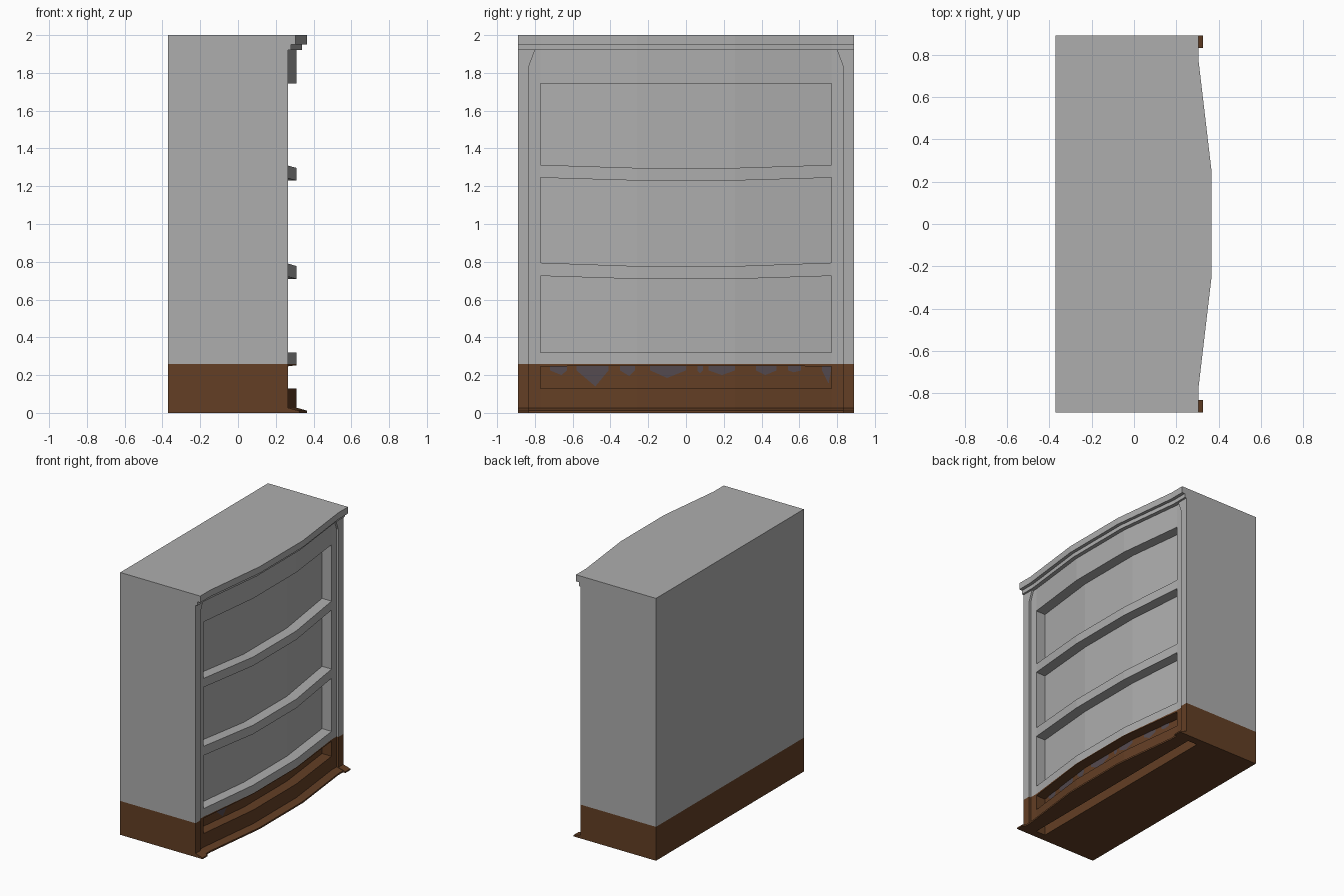
import bpy, bmesh

if "Cube" in bpy.data.objects:
    bpy.data.objects.remove(bpy.data.objects["Cube"])

def material(name, col):
    m = bpy.data.materials.new(name)
    m.diffuse_color = (*col, 1)
    m.use_nodes = True
    m.node_tree.nodes["Principled BSDF"].inputs["Base Color"].default_value = m.diffuse_color
    return m

GREY = material("grey_body", (0.42, 0.42, 0.42))
BROWN = material("brown_base", (0.125, 0.049, 0.018))
PATCH = material("worn_patch", (0.088, 0.068, 0.078))
SPLIT = 0.258                                # height where brown turns grey
YS = [-0.83, -0.77, -0.26, 0.26, 0.77, 0.83]  # stations along the bowed front
BOW = [0, 0, 0.06, 0.06, 0, 0]

def finish(name, bm):
    """Clean up, cut at the colour line and colour by height."""
    bmesh.ops.remove_doubles(bm, verts=bm.verts[:], dist=1e-5)
    bmesh.ops.recalc_face_normals(bm, faces=bm.faces[:])
    bmesh.ops.bisect_plane(bm, geom=bm.verts[:] + bm.edges[:] + bm.faces[:],
                           plane_co=(0, 0, SPLIT), plane_no=(0, 0, 1))
    for f in bm.faces:
        f.material_index = 1 if f.calc_center_median().z < SPLIT else 0
    me = bpy.data.meshes.new(name)
    bm.to_mesh(me)
    bm.free()
    ob = bpy.data.objects.new(name, me)
    bpy.context.collection.objects.link(ob)
    me.materials.append(GREY)
    me.materials.append(BROWN)
    return ob

def prism(name, outline, z0, z1, outline_top=None):
    """Extrude an xy outline from z0 to z1."""
    bm = bmesh.new()
    top = outline_top or outline
    a = [bm.verts.new((x, y, z0)) for x, y in outline]
    b = [bm.verts.new((x, y, z1)) for x, y in top]
    n = len(a)
    bm.faces.new(a)
    bm.faces.new(b)
    for i in range(n):
        bm.faces.new((a[i], a[(i + 1) % n], b[(i + 1) % n], b[i]))
    return finish(name, bm)

def bowed_outline(back, front, end=0.89):
    ys = [-end] + YS[1:-1] + [end]
    return [(back, -end)] + [(front + b, y) for y, b in zip(ys, BOW)] + [(back, end)]

# carcass with the two corner posts
prism("carcass", [(-0.37, -0.89), (0.265, -0.89), (0.265, -0.83), (0.12, -0.83),
                  (0.12, 0.83), (0.265, 0.83), (0.265, 0.89), (-0.37, 0.89)], 0, 1.92)

# stepped crown
prism("crown_lower_step", bowed_outline(-0.37, 0.28), 1.92, 1.95)
prism("crown_top", bowed_outline(-0.37, 0.305), 1.95, 2.0)

# front frame with four recessed drawer openings: (height, sag in the middle)
rows = [(0, 0), (0.13, 0), (0.245, -0.007), (0.32, 0), (0.725, 0.016), (0.795, 0.018),
        (1.245, 0.015), (1.313, 0.016), (1.743, 0), (1.92, 0)]
DEPTH = 0.08
bm = bmesh.new()

def pt(i, j, d):
    z, sag = rows[j]
    return bm.verts.new((0.25 + BOW[i] - d, YS[i], z - (sag if BOW[i] else 0)))

def is_open(i, j):
    return 1 <= i <= 3 and j % 2 == 1

for j in range(len(rows) - 1):
    for i in range(5):
        d = DEPTH if is_open(i, j) else 0
        bm.faces.new((pt(i, j, d), pt(i + 1, j, d), pt(i + 1, j + 1, d), pt(i, j + 1, d)))
        if is_open(i, j):
            for k in (j, j + 1):             # floor and ceiling of the opening
                bm.faces.new((pt(i, k, 0), pt(i + 1, k, 0), pt(i + 1, k, DEPTH), pt(i, k, DEPTH)))
    if j % 2 == 1:
        for i in (1, 4):                     # end walls
            bm.faces.new((pt(i, j, 0), pt(i, j, DEPTH), pt(i, j + 1, DEPTH), pt(i, j + 1, 0)))
finish("front_frame", bm)

for s, side in ((-1, "left"), (1, "right")):
    # sloped bracket at the top of each corner post
    bm = bmesh.new()
    tri = [(0.83, 1.84), (0.83, 1.92), (0.80, 1.92)]
    a = [bm.verts.new((0.18, s * y, z)) for y, z in tri]
    b = [bm.verts.new((0.265, s * y, z)) for y, z in tri]
    bm.faces.new(a)
    bm.faces.new(b)
    for i in range(3):
        bm.faces.new((a[i], a[(i + 1) % 3], b[(i + 1) % 3], b[i]))
    finish(side + "_post_bracket", bm)
    # flared foot of the post
    prism(side + "_post_foot", [(0.2, s * 0.83), (0.325, s * 0.83), (0.325, s * 0.89), (0.2, s * 0.89)], 0, 0.01)
    prism(side + "_post_foot_slope",
          [(0.2, s * 0.83), (0.325, s * 0.83), (0.325, s * 0.89), (0.2, s * 0.89)], 0.01, 0.027,
          [(0.2, s * 0.83), (0.266, s * 0.83), (0.266, s * 0.89), (0.2, s * 0.89)])

# bowed base moulding
lip = bowed_outline(0.2, 0.305, 0.83)
prism("base_lip", lip, 0, 0.012)
prism("base_lip_slope", lip, 0.012, 0.026, bowed_outline(0.2, 0.255, 0.83))

# worn patches on the back of the lowest opening: (start, end, lowest point, height there)
bm = bmesh.new()
def back_x(y):
    t = min(1, max(0, (0.77 - abs(y)) / 0.51))
    return 0.25 - DEPTH + 0.06 * t + 0.003
for y0, y1, ym, zm in [(-0.72, -0.63, -0.66, 0.2), (-0.58, -0.41, -0.48, 0.14), (-0.35, -0.27, -0.3, 0.195),
                       (-0.19, 0.0, -0.1, 0.185), (0.06, 0.09, 0.075, 0.21), (0.12, 0.26, 0.19, 0.2),
                       (0.37, 0.48, 0.42, 0.2), (0.54, 0.61, 0.57, 0.215), (0.72, 0.768, 0.755, 0.155)]:
    ps = [(y0, 0.248), (y0, 0.225), (ym, zm), (y1, 0.225), (y1, 0.248)]
    bm.faces.new([bm.verts.new((back_x(y), y, z)) for y, z in reversed(ps)])
for f in bm.faces:
    f.normal_update()
    if f.normal.x < 0:
        f.normal_flip()
me = bpy.data.meshes.new("worn_patches")
bm.to_mesh(me)
bm.free()
me.materials.append(PATCH)
bpy.context.collection.objects.link(bpy.data.objects.new("worn_patches", me))
